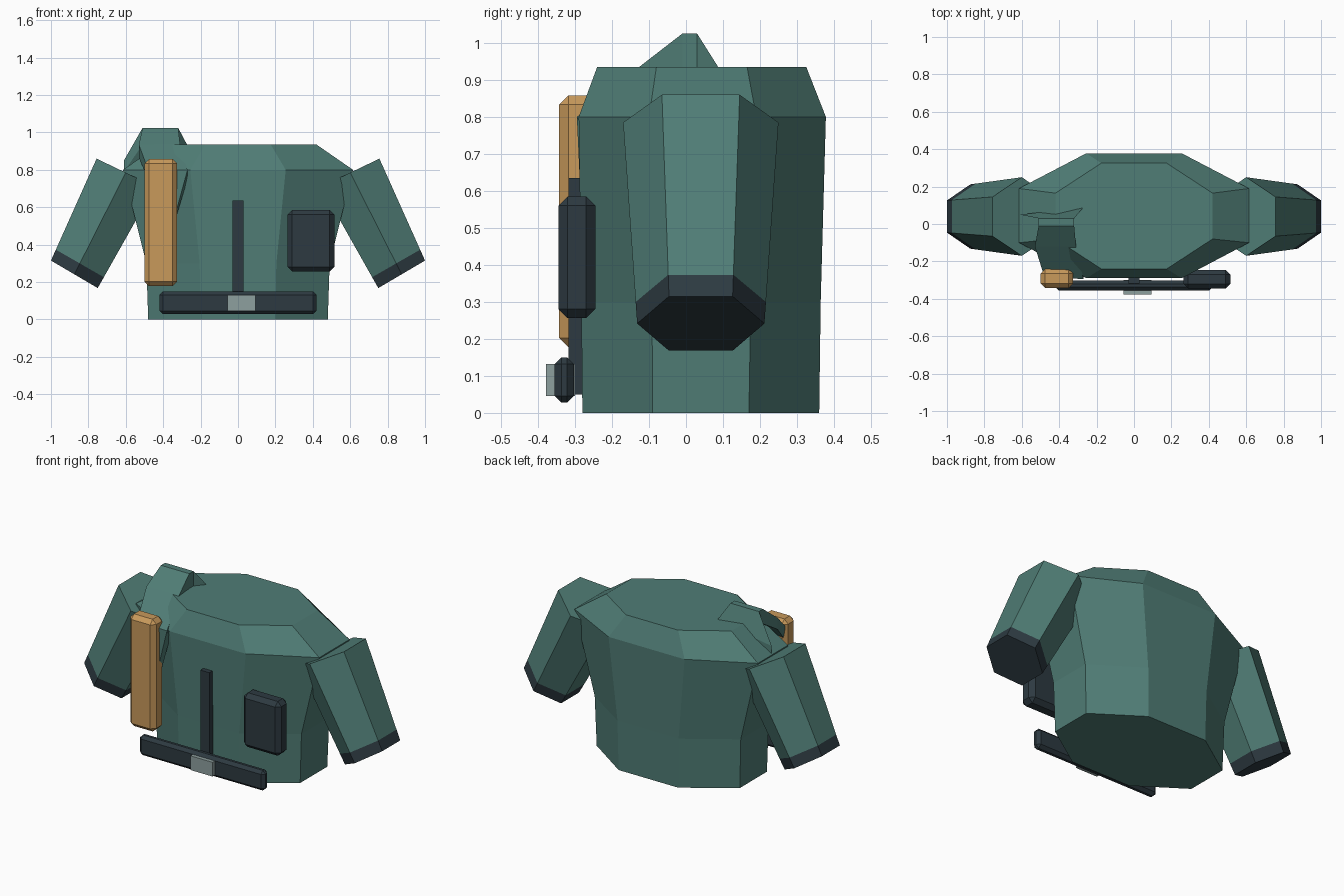
import bpy, bmesh
from mathutils import Vector

if "Cube" in bpy.data.objects:
    bpy.data.objects.remove(bpy.data.objects["Cube"])


def mat(name, rgb):
    m = bpy.data.materials.new(name)
    m.diffuse_color = (*rgb, 1)
    m.use_nodes = True
    m.node_tree.nodes["Principled BSDF"].inputs["Base Color"].default_value = m.diffuse_color
    return m


GREEN = mat("jacket_green", (0.080, 0.205, 0.180))
DARK = mat("dark_trim", (0.026, 0.042, 0.053))
TAN = mat("tan_strap", (0.58, 0.32, 0.105))
GREY = mat("buckle_grey", (0.27, 0.35, 0.345))


def finish(name, bm, *mats):
    bmesh.ops.recalc_face_normals(bm, faces=bm.faces)
    me = bpy.data.meshes.new(name)
    bm.to_mesh(me)
    bm.free()
    for m in mats:
        me.materials.append(m)
    ob = bpy.data.objects.new(name, me)
    bpy.context.collection.objects.link(ob)
    return ob


def loft(name, rings, mats, last_mat=0):
    """Skin closed rings of equal size and cap both ends."""
    bm = bmesh.new()
    vs = [[bm.verts.new(p) for p in r] for r in rings]
    n = len(vs[0])
    for k, (a, b) in enumerate(zip(vs, vs[1:])):
        for i in range(n):
            f = bm.faces.new((a[i], a[(i + 1) % n], b[(i + 1) % n], b[i]))
            f.material_index = last_mat if k == len(vs) - 2 else 0
    bm.faces.new(vs[0])
    bm.faces.new(vs[-1]).material_index = last_mat
    return finish(name, bm, *mats)


def box(name, lo, hi, m, bevel=0.0):
    lo, hi = Vector(lo), Vector(hi)
    bm = bmesh.new()
    bmesh.ops.create_cube(bm, size=1)
    for v in bm.verts:
        v.co = (lo + hi) / 2 + v.co * (hi - lo)
    if bevel:
        bmesh.ops.bevel(bm, geom=bm.edges[:], offset=bevel, segments=1,
                        affect='EDGES', profile=0.5)
    return finish(name, bm, m)


# Torso: stacked eight-sided rings
def octagon(z, x_side, x_mid, y0, y1, s0, s1):
    half = [(x_mid, y0), (x_side, s0), (x_side, s1), (x_mid, y1)]
    pts = half + [(-x, y) for x, y in reversed(half)]
    return [(x, y, z) for x, y in pts]


loft("torso", [
    octagon(0.0, 0.48, 0.20, -0.28, 0.36, -0.09, 0.17),
    octagon(0.3, 0.49, 0.205, -0.283, 0.364, -0.092, 0.175),
    octagon(0.8, 0.615, 0.255, -0.29, 0.378, -0.10, 0.19),
    octagon(0.935, 0.42, 0.175, -0.24, 0.325, -0.08, 0.165),
], [GREEN])


# Sleeves: tapered six-sided tubes with a dark cuff
def hexagon(side, t):
    def mix(a, b):
        return a + (b - a) * t
    ox, oz = mix(0.756, 1.0), mix(0.86, 0.315)
    ix, iz = mix(0.444, 0.75), mix(0.71, 0.168)
    w, yc = mix(0.21, 0.172), 0.04
    mx, mz = (ox + ix) / 2, (oz + iz) / 2
    pts = [(ox, w / 2, oz), (mx, w, mz), (ix, w / 2, iz),
           (ix, -w / 2, iz), (mx, -w, mz), (ox, -w / 2, oz)]
    return [(side * x, yc + y, z) for x, y, z in pts]


for label, s in (("left", -1), ("right", 1)):
    loft(label + "_sleeve", [hexagon(s, t) for t in (0, 0.893, 1)],
         [GREEN, DARK], 1)

# Folded shoulder flap: ribbon from behind, over the ridge, down the front
stations = [  # left x, left y, left z, right x, right y, right z, thickness
    (-0.61, 0.05, 0.85, -0.27, 0.09, 0.93, 0.06),
    (-0.51, 0.03, 1.025, -0.32, 0.03, 1.025, 0.09),
    (-0.51, -0.01, 1.025, -0.32, -0.01, 1.025, 0.09),
    (-0.53, -0.12, 0.935, -0.31, -0.12, 0.94, 0.07),
    (-0.48, -0.28, 0.80, -0.27, -0.295, 0.80, 0.05),
    (-0.42, -0.285, 0.58, -0.33, -0.285, 0.58, 0.03),
]
rings = []
for i, (ax, ay, az, bx, by, bz, t) in enumerate(stations):
    d = Vector((0, 0.03 if i >= 4 else 0, -t))
    a, b = Vector((ax, ay, az)), Vector((bx, by, bz))
    rings.append([a, b, b + d, a + d])
loft("shoulder_flap", rings, [GREEN])

# Front fittings
box("chest_strap", (-0.50, -0.343, 0.178), (-0.325, -0.24, 0.858), TAN, 0.025)
box("front_zip", (-0.03, -0.317, 0.05), (0.03, -0.28, 0.635), DARK)
box("side_pouch", (0.265, -0.345, 0.256), (0.515, -0.245, 0.585), DARK, 0.025)
box("belt", (-0.42, -0.355, 0.028), (0.42, -0.303, 0.15), DARK, 0.018)
box("belt_buckle", (-0.055, -0.378, 0.046), (0.093, -0.30, 0.132), GREY)
